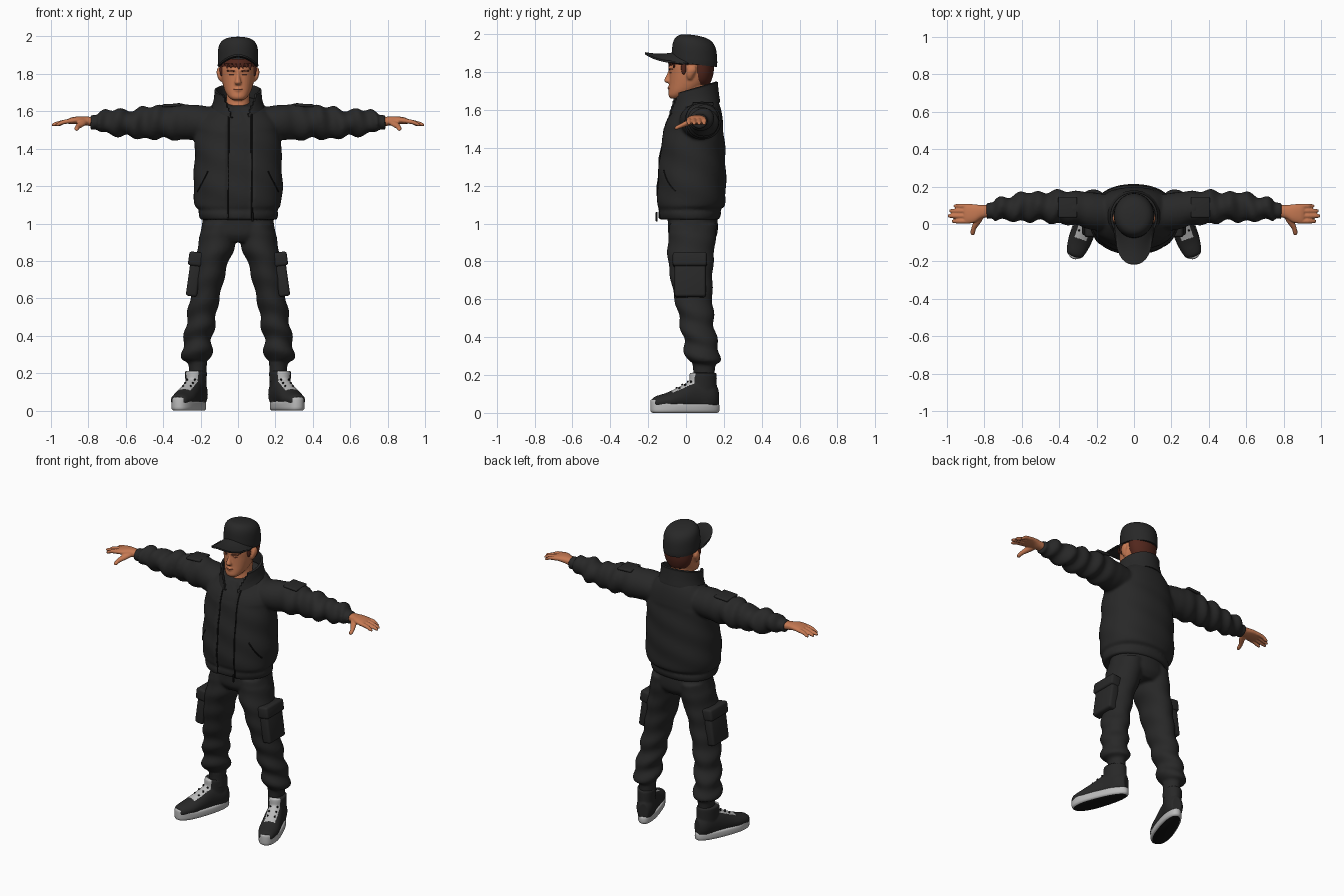
import bpy, bmesh
from math import sin, cos, pi, radians
from mathutils import Matrix, Vector

if "Cube" in bpy.data.objects:
    bpy.data.objects.remove(bpy.data.objects["Cube"])


def material(name, *rgb):
    m = bpy.data.materials.new(name)
    m.use_nodes = True
    m.diffuse_color = (*rgb, 1)
    m.node_tree.nodes["Principled BSDF"].inputs["Base Color"].default_value = (*rgb, 1)
    return m


FABRIC = material("black fabric", .021, .021, .021)
TRIM = material("dark trim", .007, .007, .007)
SKIN = material("warm skin", .56, .19, .085)
LIPS = material("lips", .34, .095, .05)
HAIR = material("red brown hair", .085, .02, .012)
RUBBER = material("light grey rubber", .5, .5, .5)
ORDER = {"x": lambda t, a, b: (t, a, b), "y": lambda t, a, b: (a, t, b), "z": lambda t, a, b: (a, b, t)}


def spline(rows, k):
    """Smooth interpolation through the stations."""
    out = []
    for i in range(len(rows) - 1):
        q = [rows[max(i - 1, 0)], rows[i], rows[i + 1], rows[min(i + 2, len(rows) - 1)]]
        for j in range(k):
            u = j / k
            out.append([b + .5 * u * (c - a + u * (2*a - 5*b + 4*c - d + u * (3*(b - c) + d - a)))
                        for a, b, c, d in zip(*q)])
    return out + [list(rows[-1])]


def loft(bm, axis, rows, n=32, k=6, p=2, fold=None, side=1, caps=True):
    """Skin rings given as (position, centre a, centre b, radius a, radius b)."""
    rings = []
    for t, a, b, ra, rb in spline(rows, k):
        ring = []
        for i in range(n):
            g = 2 * pi * i / n
            c, s = cos(g), sin(g)
            f = fold(t, g) if fold else 0
            co = ORDER[axis](t, a + (ra + f) * abs(c) ** (2 / p) * (1 if c > 0 else -1),
                             b + (rb + f) * abs(s) ** (2 / p) * (1 if s > 0 else -1))
            ring.append(bm.verts.new((co[0] * side, co[1], co[2])))
        rings.append(ring)
    for r0, r1 in zip(rings, rings[1:]):
        for i in range(n):
            j = (i + 1) % n
            bm.faces.new((r0[i], r0[j], r1[j], r1[i]))
    if caps:
        bm.faces.new(rings[0])
        bm.faces.new(rings[-1])
    return [v for r in rings for v in r]


def finish(name, bm, *mats, voxel=0, smooth=0, thick=0, bevel=0, angle=50):
    bmesh.ops.recalc_face_normals(bm, faces=bm.faces[:])
    me = bpy.data.meshes.new(name)
    bm.to_mesh(me)
    bm.free()
    ob = bpy.data.objects.new(name, me)
    bpy.context.collection.objects.link(ob)
    if thick:
        ob.modifiers.new("thickness", "SOLIDIFY").thickness = thick
    if bevel:
        m = ob.modifiers.new("round", "BEVEL")
        m.width, m.segments = bevel, 3
    if voxel:
        m = ob.modifiers.new("fuse", "REMESH")
        m.mode, m.voxel_size = "VOXEL", voxel
    if smooth:
        m = ob.modifiers.new("soften", "SMOOTH")
        m.factor, m.iterations = .5, smooth
    baked = bpy.data.meshes.new_from_object(ob.evaluated_get(bpy.context.evaluated_depsgraph_get()))
    ob.modifiers.clear()
    ob.data = baked
    baked.materials.clear()
    for m in mats:
        baked.materials.append(m)
    baked.polygons.foreach_set("material_index", [0] * len(baked.polygons))
    baked.shade_smooth()
    baked.set_sharp_from_angle(angle=radians(angle))
    bpy.context.view_layer.update()
    return ob


def place(ob, matrix):
    ob.data.transform(matrix)
    if matrix.determinant() < 0:
        ob.data.flip_normals()


def box(name, centre, size, tilt, mat, bevel):
    bm = bmesh.new()
    bmesh.ops.create_cube(bm, size=1, matrix=Matrix.Diagonal((*size, 1)))
    ob = finish(name, bm, mat, bevel=bevel)
    place(ob, Matrix.Translation(centre) @ Matrix.Rotation(tilt, 4, "Y"))
    return ob


def blob(name, centre, size, mat):
    bm = bmesh.new()
    bmesh.ops.create_uvsphere(bm, u_segments=16, v_segments=10, radius=1,
                              matrix=Matrix.Translation(centre) @ Matrix.Diagonal((*size, 1)))
    return finish(name, bm, mat)


def seam(name, target, ends, width, mat):
    """Thin cord laid on the front of a part, along a line in x and z."""
    cu = bpy.data.curves.new(name, "CURVE")
    cu.dimensions, cu.bevel_depth, cu.bevel_resolution = "3D", width, 1
    a, b = Vector(ends[0]), Vector(ends[1])
    pts = []
    for i in range(25):
        x, z = a.lerp(b, i / 24)
        hit, loc, *_ = target.ray_cast((x, -1, z), (0, 1, 0))
        if hit:
            pts.append(loc)
    sp = cu.splines.new("POLY")
    sp.points.add(len(pts) - 1)
    for q, v in zip(sp.points, pts):
        q.co = (*v, 1)
    cu.materials.append(mat)
    bpy.context.collection.objects.link(bpy.data.objects.new(name, cu))


# Jacket: torso with an open front panel, fused with the sleeves
def torso_fold(t, g):
    f = .003 * sin(38 * t + 3 * g) * (t < 1.5)
    return f - (.014 if sin(g) < 0 and -.21 < cos(g) < .29 else 0)


def sleeve_fold(t, g):
    amount = .009 * min(1, max(0, (t - .22) * 5)) * (t < .75)
    return amount * (sin(62 * t + 1.5 * sin(g + 1)) + .6 * sin(35 * t + 2 * g))


bm = bmesh.new()
body = loft(bm, "z", [(1.02, 0, .015, .205, .16), (1.05, 0, .015, .213, .168), (1.075, 0, .015, .21, .165),
                      (1.1, 0, .023, .23, .182), (1.2, 0, .025, .238, .186), (1.35, 0, .03, .232, .178),
                      (1.46, 0, .035, .23, .166), (1.55, 0, .04, .21, .152), (1.61, 0, .045, .16, .128),
                      (1.65, 0, .045, .105, .1)], n=96, p=2.2, fold=torso_fold)
for v in body:
    if v.co.z > 1.5:
        v.co.z += (v.co.z - 1.5) * 2 * (v.co.y - .04)
SLEEVE = [(.08, .06, 1.53, .09, .08), (.2, .065, 1.54, .1, .092), (.3, .083, 1.543, .094, .095),
          (.42, .09, 1.542, .085, .09), (.55, .093, 1.535, .077, .077), (.65, .085, 1.54, .07, .068),
          (.73, .078, 1.545, .057, .054), (.755, .073, 1.542, .043, .04), (.79, .07, 1.54, .045, .04)]
for side in (1, -1):
    loft(bm, "x", SLEEVE, n=40, k=10, fold=sleeve_fold, side=side)
jacket = finish("jacket", bm, FABRIC, voxel=.009, smooth=3)
seam("left_zip", jacket, ((.072, 1.6), (.075, 1.03)), .005, TRIM)
seam("right_zip", jacket, ((-.05, 1.6), (-.052, 1.03)), .004, TRIM)
for side, label in ((1, "left"), (-1, "right")):
    seam(label + "_welt_pocket", jacket, ((side * .16, 1.28), (side * .217, 1.17)), .004, TRIM)
box("zip_pull", (.077, -.155, 1.035), (.01, .01, .05), 0, TRIM, .003)

# Stand collar, open at the throat
bm = bmesh.new()
for v in loft(bm, "z", [(1.6, 0, .042, .135, .125), (1.65, 0, .042, .118, .118), (1.7, 0, .04, .112, .115),
                        (1.715, 0, .04, .114, .116)], n=64, caps=False):
    v.co.z += .3 * (v.co.y - .04)
throat = [f for f in bm.faces if f.calc_center_median().y < 0
          and abs(f.calc_center_median().x - .008) < .05 + .35 * (f.calc_center_median().z - 1.6)]
bmesh.ops.delete(bm, geom=throat, context="FACES")
finish("collar", bm, FABRIC, thick=.014, smooth=1)


# Trousers
def leg_fold(t, g):
    amount = .003 + .007 * max(0, min(1, (.62 - t) * 4))
    return amount * sin(48 * t + 1.6 * sin(g + .6)) * (.26 < t < .95)


bm = bmesh.new()
loft(bm, "z", [(.9, 0, .035, .13, .1), (.94, 0, .036, .195, .128), (1, 0, .036, .192, .132),
               (1.08, 0, .03, .185, .13)], n=48)
LEG = [(1, .1, .038, .088, .125), (.88, .115, .028, .1, .125), (.8, .14, .025, .09, .12), (.7, .16, .03, .085, .11),
       (.6, .178, .04, .078, .1), (.5, .195, .055, .078, .092), (.4, .21, .07, .075, .088),
       (.32, .222, .088, .08, .092), (.275, .222, .094, .07, .082), (.25, .216, .095, .05, .06),
       (.15, .213, .095, .046, .056)]
for side in (1, -1):
    loft(bm, "z", LEG, n=40, k=8, fold=leg_fold, side=side)
finish("trousers", bm, FABRIC, voxel=.009, smooth=3)

# Cap crown
bm = bmesh.new()
for v in loft(bm, "z", [(1.84, 0, .045, .106, .118), (1.87, 0, .045, .108, .12), (1.93, 0, .044, .106, .115),
                        (1.965, 0, .042, .094, .1), (1.985, 0, .038, .068, .073), (1.993, 0, .034, .03, .032),
                        (1.994, 0, .034, .004, .004)], n=48):
    v.co.z -= .12 * (v.co.y - .05)
finish("cap_crown", bm, FABRIC)

# Cap brim, arched from side to side
bm = bmesh.new()
rows = []
for i in range(25):
    u = -1 + i / 12
    back = .045 - .105 * max(0, 1 - u * u) ** .5
    front = -.035 - .18 * max(0, 1 - abs(u) ** 2.6) ** .5
    rows.append([bm.verts.new((.103 * u, back + (front - back) * j / 8, 1.905 - .05 * u * u - .008 * sin(pi * j / 8)))
                 for j in range(9)])
for r0, r1 in zip(rows, rows[1:]):
    for j in range(8):
        bm.faces.new((r0[j], r0[j + 1], r1[j + 1], r1[j]))
finish("cap_brim", bm, FABRIC, thick=.01)

# Head with neck, nose, brow and ears
bm = bmesh.new()
loft(bm, "z", [(1.66, 0, -.05, .03, .032), (1.675, 0, -.042, .048, .05), (1.7, 0, -.015, .066, .076),
               (1.74, 0, .01, .08, .098), (1.79, 0, .025, .09, .112), (1.84, 0, .03, .094, .117),
               (1.9, 0, .035, .085, .1), (1.93, 0, .035, .05, .06)], p=2.2)
loft(bm, "z", [(1.58, 0, .03, .075, .085), (1.62, 0, .04, .066, .07), (1.68, 0, .045, .062, .065),
               (1.76, 0, .05, .062, .065)])
loft(bm, "z", [(1.742, 0, -.09, .012, .012), (1.752, 0, -.096, .019, .02), (1.768, 0, -.092, .014, .02),
               (1.795, 0, -.084, .009, .014), (1.82, 0, -.08, .012, .012)], n=16)
loft(bm, "x", [(-.06, -.05, 1.82, .012, .008), (-.03, -.08, 1.822, .012, .009), (0, -.083, 1.82, .01, .009),
               (.03, -.08, 1.822, .012, .009), (.06, -.05, 1.82, .012, .008)], n=12)
loft(bm, "x", [(-.026, -.078, 1.715, .008, .006), (0, -.086, 1.716, .012, .013), (.026, -.078, 1.715, .008, .006)], n=12)
for side in (1, -1):
    loft(bm, "z", [(1.76, .09, .02, .006, .01), (1.78, .097, .022, .011, .018), (1.81, .103, .03, .012, .025),
                   (1.835, .1, .032, .008, .016)], n=16, side=side)
head = finish("head", bm, SKIN, voxel=.006, smooth=2)
seam("mouth", head, ((-.024, 1.716), (.024, 1.716)), .003, LIPS)
for side, label in ((1, "left"), (-1, "right")):
    seam(label + "_eye", head, ((side * .022, 1.798), (side * .047, 1.798)), .003, LIPS)
    seam(label + "_eyebrow", head, ((side * .018, 1.814), (side * .058, 1.817)), .0035, HAIR)
    blob(label + "_sideburn", (side * .088, -.012, 1.822), (.01, .014, .035), HAIR)

# Hair below the cap
bm = bmesh.new()
loft(bm, "z", [(1.735, 0, .075, .058, .05), (1.76, 0, .078, .078, .058), (1.8, 0, .08, .092, .066),
               (1.86, 0, .08, .098, .07)])
finish("back_hair", bm, HAIR)
bm = bmesh.new()
loft(bm, "z", [(1.835, 0, .03, .094, .117), (1.845, 0, .03, .098, .122), (1.88, 0, .035, .096, .12)])
for i in range(7):
    x = -.06 + .02 * i
    y = .03 - .118 * (1 - (x / .1) ** 2) ** .5
    loft(bm, "z", [(1.822 + .006 * (i % 3), x + .006, y, .003, .004), (1.855, x, y + .002, .014, .009)], n=10)
finish("fringe", bm, HAIR)

for side, label in ((1, "left"), (-1, "right")):
    flip = Matrix.Diagonal((side, 1, 1, 1))

    # Hand with four fingers and a thumb
    bm = bmesh.new()
    loft(bm, "x", [(.76, .07, 1.543, .032, .025), (.81, .066, 1.548, .035, .024), (.85, .057, 1.552, .048, .021),
                   (.89, .055, 1.55, .053, .017), (.91, .055, 1.546, .05, .013)], p=2.3)
    for y, tip in ((.015, .975), (.043, .996), (.07, .988), (.096, .965)):
        loft(bm, "x", [(.88, y, 1.55, .012, .012), (.93, y, 1.543, .0125, .012), (tip - .015, y, 1.531, .011, .01),
                       (tip, y, 1.526, .006, .005)], n=14)
    loft(bm, "y", [(.045, .82, 1.545, .022, .016), (.01, .838, 1.532, .021, .016), (-.025, .857, 1.517, .014, .013),
                   (-.05, .862, 1.506, .012, .011), (-.06, .863, 1.503, .006, .006)], n=16)
    place(finish(label + "_hand", bm, SKIN, voxel=.0045, smooth=2), flip)

    # High-top shoe
    spot = flip @ Matrix.Translation((.222, .098, 0)) @ Matrix.Rotation(radians(20), 4, "Z")
    bm = bmesh.new()
    loft(bm, "y", [(-.292, 0, .05, .025, .02), (-.275, 0, .055, .046, .032), (-.21, 0, .062, .061, .045),
                   (-.14, 0, .075, .06, .063), (-.06, 0, .09, .055, .085), (.03, 0, .09, .053, .08),
                   (.072, 0, .08, .03, .055)])
    loft(bm, "z", [(.05, 0, -.005, .052, .078), (.13, 0, -.008, .053, .075), (.2, 0, -.008, .056, .074),
                   (.212, 0, -.008, .053, .07)])
    shoe = finish(label + "_shoe", bm, FABRIC, RUBBER, voxel=.006, smooth=3)
    for f in shoe.data.polygons:
        c = f.center
        if abs(c.x) < .034 and -.19 < c.y < -.06 and c.z > .09 and f.normal.z - f.normal.y > .7:
            f.material_index = 1
    place(shoe, spot)
    bm = bmesh.new()
    for v in loft(bm, "z", [(0, 0, -.11, .056, .18), (.01, 0, -.11, .066, .191), (.04, 0, -.11, .066, .191),
                            (.048, 0, -.11, .06, .185)], n=48, p=2.4, k=3):
        v.co.x *= 1 - .6 * max(0, v.co.y + .2)
        v.co.z += .25 * max(0, -.2 - v.co.y) * (v.co.z > .02)
    sole = finish(label + "_sole", bm, RUBBER, TRIM)
    for f in sole.data.polygons:
        f.material_index = int(f.normal.z < -.9)
    place(sole, spot)
    for i in range(3):
        eyelets = [blob(f"{label}_eyelet", (x, -.085 - .032 * i, .165 - .017 * i), (.005, .006, .006), TRIM)
                   for x in (-.022, .022)]
        for e in eyelets:
            place(e, spot)

    # Cargo pocket with flap, and sleeve pocket
    for part, centre, size in (("cargo_pocket", (.236, .022, .71), (.06, .165, .2)),
                               ("cargo_flap", (.227, .02, .81), (.074, .18, .075))):
        place(box(f"{label}_{part}", centre, size, radians(-8), FABRIC, .014), flip)
    place(box(label + "_sleeve_pocket", (.355, .09, 1.632), (.1, .11, .016), radians(3), FABRIC, .006), flip)
